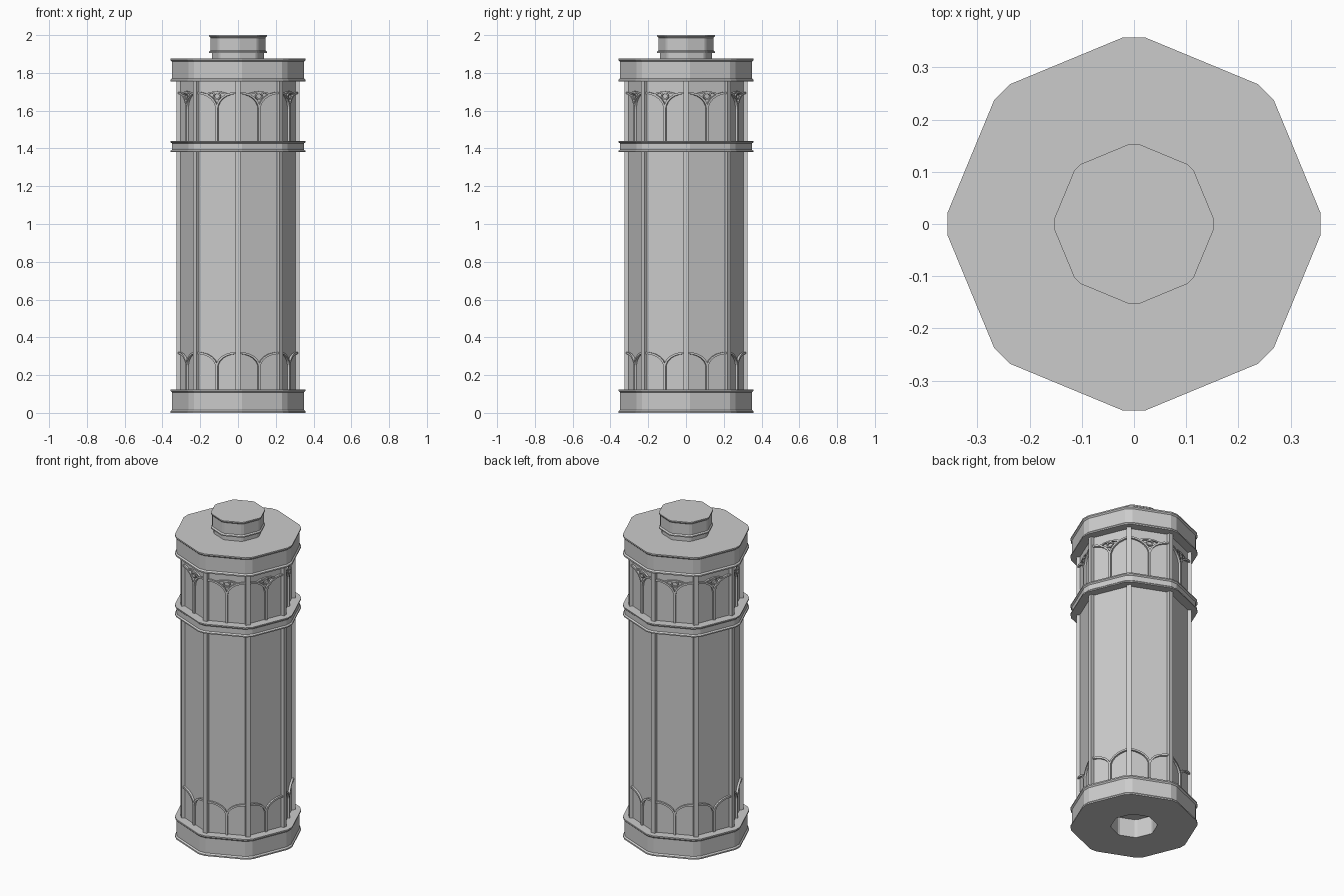
import bpy, bmesh, math
from mathutils import Vector

if "Cube" in bpy.data.objects:
    bpy.data.objects.remove(bpy.data.objects["Cube"], do_unlink=True)

stone = bpy.data.materials.new("grey_stone")
stone.use_nodes = True
GREY = (0.6, 0.6, 0.6, 1)
stone.diffuse_color = GREY
stone.node_tree.nodes["Principled BSDF"].inputs["Base Color"].default_value = GREY

SIDES = 8
STEP = math.tau / SIDES
BODY_R = 0.31
FACE_R = BODY_R * math.cos(STEP / 2)      # distance of each wall from the axis
HALF = BODY_R * math.sin(STEP / 2)        # half the width of each wall


def finish(name, bm):
    bmesh.ops.recalc_face_normals(bm, faces=bm.faces)
    mesh = bpy.data.meshes.new(name)
    bm.to_mesh(mesh)
    bm.free()
    mesh.materials.append(stone)
    obj = bpy.data.objects.new(name, mesh)
    bpy.context.collection.objects.link(obj)
    return obj


def octagon(radius, z, chamfer):
    """Octagon with corners on the axes, each corner cut flat."""
    pts = []
    for k in range(SIDES):
        a = k * STEP
        for c in ((-chamfer, chamfer) if chamfer else (0,)):
            w = c * radius
            pts.append((radius * math.cos(a) - w * math.sin(a),
                        radius * math.sin(a) + w * math.cos(a), z))
    return pts


def loft(name, profile, chamfer=0.06):
    bm = bmesh.new()
    rings = [[bm.verts.new(p) for p in octagon(r, z, chamfer)] for r, z in profile]
    for low, high in zip(rings, rings[1:]):
        n = len(low)
        for i in range(n):
            j = (i + 1) % n
            bm.faces.new((low[i], low[j], high[j], high[i]))
    bm.faces.new(rings[0][::-1])
    bm.faces.new(rings[-1])
    return finish(name, bm)


def moulding(r, z0, z1, lip, inset):
    """Band profile with a flared lip at both edges."""
    return [(r, z0), (r, z0 + lip), (r - inset, z0 + 2 * lip),
            (r - inset, z1 - 2 * lip), (r, z1 - lip), (r, z1)]


def strip(bm, path, angle, closed=False, width=0.011, depth=0.012):
    """Raised flat-topped strip following a path of (across, height) on a wall."""
    out = Vector((math.cos(angle), math.sin(angle), 0))
    side = Vector((-out.y, out.x, 0))
    n = len(path)
    sections = []
    for i, p in enumerate(path):
        a = path[(i - 1) % n] if closed or i else p
        b = path[(i + 1) % n] if closed or i < n - 1 else p
        t = Vector((b[0] - a[0], b[1] - a[1])).normalized() * width / 2
        ring = []
        for s, d in ((-1, -0.004), (-1, depth), (1, depth), (1, -0.004)):
            u, z = p[0] - s * t.y, p[1] + s * t.x
            ring.append(bm.verts.new(out * (FACE_R + d) + side * u + Vector((0, 0, z))))
        sections.append(ring)
    for i in range(n if closed else n - 1):
        a, b = sections[i], sections[(i + 1) % n]
        for k in range(4):
            m = (k + 1) % 4
            bm.faces.new((a[k], a[m], b[m], b[k]))
    if not closed:
        bm.faces.new(sections[0])
        bm.faces.new(sections[-1][::-1])


def tracery(name, base, split, crown, eyelet):
    """Stem on each wall branching into half arches that meet at the ribs."""
    bm = bmesh.new()
    rise = crown - split
    for k in range(SIDES):
        angle = (k + 0.5) * STEP
        strip(bm, [(0, base), (0, split + 0.01)], angle, width=0.014)
        for s in (-1, 1):
            arm = [(s * HALF * (1 - math.cos(t * math.pi / 12)) ** 1.1,
                    split + rise * math.sin(t * math.pi / 12)) for t in range(7)]
            strip(bm, arm, angle)
        if eyelet:
            # small drop-shaped eye between the arms and a cap arc over it
            drop = [(0.019 * math.cos(t * math.tau / 10),
                     crown - 0.018 + 0.015 * math.sin(t * math.tau / 10)) for t in range(10)]
            strip(bm, drop, angle, closed=True, width=0.007, depth=0.010)
            cap = [(0.065 * u, crown + 0.004 - 0.014 * u * u) for u in (-1, -0.5, 0, 0.5, 1)]
            strip(bm, cap, angle, width=0.008, depth=0.011)
    return finish(name, bm)


# Base plinth with a socket underneath
loft("base_plinth", [(0.13, 0.115), (0.13, 0)] + moulding(0.357, 0, 0.125, 0.008, 0.008))

# Main shaft
loft("shaft", [(BODY_R, 0.12), (BODY_R, 1.76)], chamfer=0)

# Middle band and top capital
loft("middle_band", moulding(0.357, 1.38, 1.44, 0.007, 0.008))
loft("capital", moulding(0.357, 1.755, 1.875, 0.008, 0.008))

# Top peg on a narrower neck
loft("peg_neck", [(0.138, 1.87), (0.138, 1.91)])
loft("top_peg", moulding(0.153, 1.905, 2.0, 0.007, 0.007))

# Upright rib on every corner
bm = bmesh.new()
for k in range(SIDES):
    a = k * STEP
    out = Vector((math.cos(a), math.sin(a), 0))
    side = Vector((-out.y, out.x, 0))
    rings = [[bm.verts.new(out * r + side * w + Vector((0, 0, z)))
              for r, w in ((0.29, -0.013), (0.325, -0.013), (0.325, 0.013), (0.29, 0.013))]
             for z in (0.12, 1.76)]
    for i in range(4):
        j = (i + 1) % 4
        bm.faces.new((rings[0][i], rings[0][j], rings[1][j], rings[1][i]))
    bm.faces.new(rings[0][::-1])
    bm.faces.new(rings[1])
finish("corner_ribs", bm)

# Branching arches near the foot and the head
tracery("lower_tracery", 0.12, 0.235, 0.318, False)
tracery("upper_tracery", 1.435, 1.6, 1.695, True)
